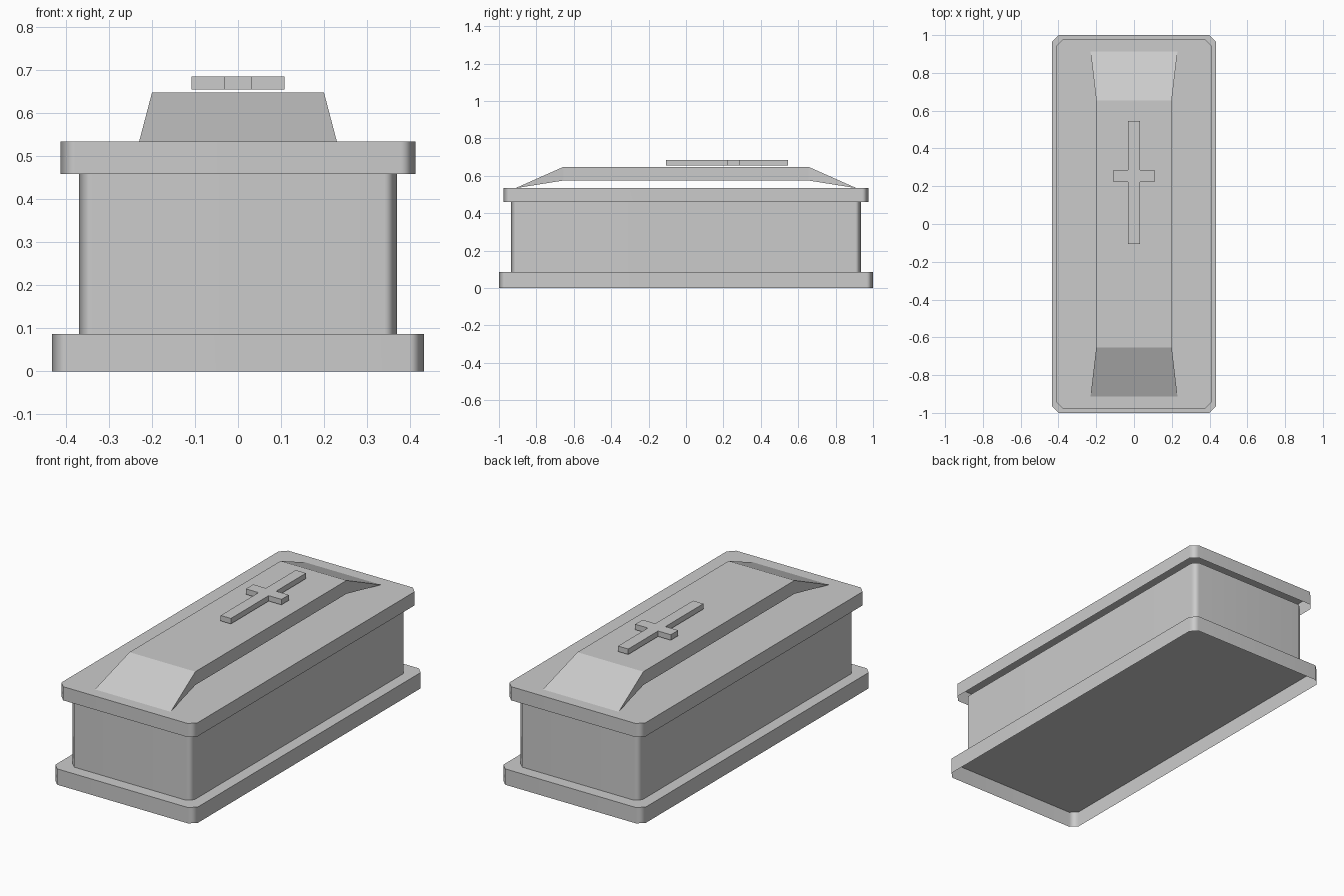
import bpy
import math

if "Cube" in bpy.data.objects:
    bpy.data.objects.remove(bpy.data.objects["Cube"])


def make_object(name, verts, faces):
    mesh = bpy.data.meshes.new(name)
    mesh.from_pydata(verts, [], faces)
    mesh.update()
    obj = bpy.data.objects.new(name, mesh)
    bpy.context.collection.objects.link(obj)
    return obj


def shell(name, outline, z0, z1, top=True):
    """Extrude a counter-clockwise outline, leaving the underside open."""
    n = len(outline)
    verts = [(x, y, z) for z in (z0, z1) for x, y in outline]
    faces = [(i, (i + 1) % n, n + (i + 1) % n, n + i) for i in range(n)]
    if top:
        faces.append(tuple(range(n, 2 * n)))
    return make_object(name, verts, faces)


def chamfered(hx, hy, c):
    return [(hx - c, -hy), (hx, -hy + c), (hx, hy - c), (hx - c, hy),
            (-hx + c, hy), (-hx, hy - c), (-hx, -hy + c), (-hx + c, -hy)]


def soften(obj):
    """Smooth the corner chamfers while keeping the long faces flat."""
    bpy.ops.object.select_all(action='DESELECT')
    obj.select_set(True)
    bpy.context.view_layer.objects.active = obj
    bpy.ops.object.shade_smooth_by_angle(angle=math.radians(50))
    mod = obj.modifiers.new("weighted_normals", 'WEIGHTED_NORMAL')
    mod.keep_sharp = True


# Plinth, chest walls and overhanging lid slab
soften(shell("base_plinth", chamfered(0.433, 1.0, 0.035), 0.0, 0.087))
soften(shell("chest_walls", chamfered(0.37, 0.935, 0.03), 0.087, 0.46, top=False))
soften(shell("lid_slab", chamfered(0.413, 0.976, 0.035), 0.459, 0.534))

# Raised lid panel: flat top, sloped ends, sides that arch clear of the slab
side = [(0.23, -0.912, 0.534), (0.2, -0.655, 0.575), (0.2, 0.655, 0.575),
        (0.23, 0.912, 0.534), (0.2, 0.655, 0.648), (0.2, -0.655, 0.648)]
verts = side + [(-x, y, z) for x, y, z in side]
make_object("lid_raised_panel", verts, [
    (0, 1, 5), (1, 2, 4, 5), (2, 3, 4),
    (6, 11, 7), (7, 11, 10, 8), (8, 10, 9),
    (5, 4, 10, 11), (0, 5, 11, 6), (4, 3, 9, 10)])

# Cross ornament just above the panel
s, a = 0.031, 0.108
half = [(s, -0.106), (s, 0.222), (a, 0.222), (a, 0.286), (s, 0.286), (s, 0.545)]
cross = half + [(-x, y) for x, y in reversed(half)]
shell("cross_ornament", cross, 0.655, 0.685)
